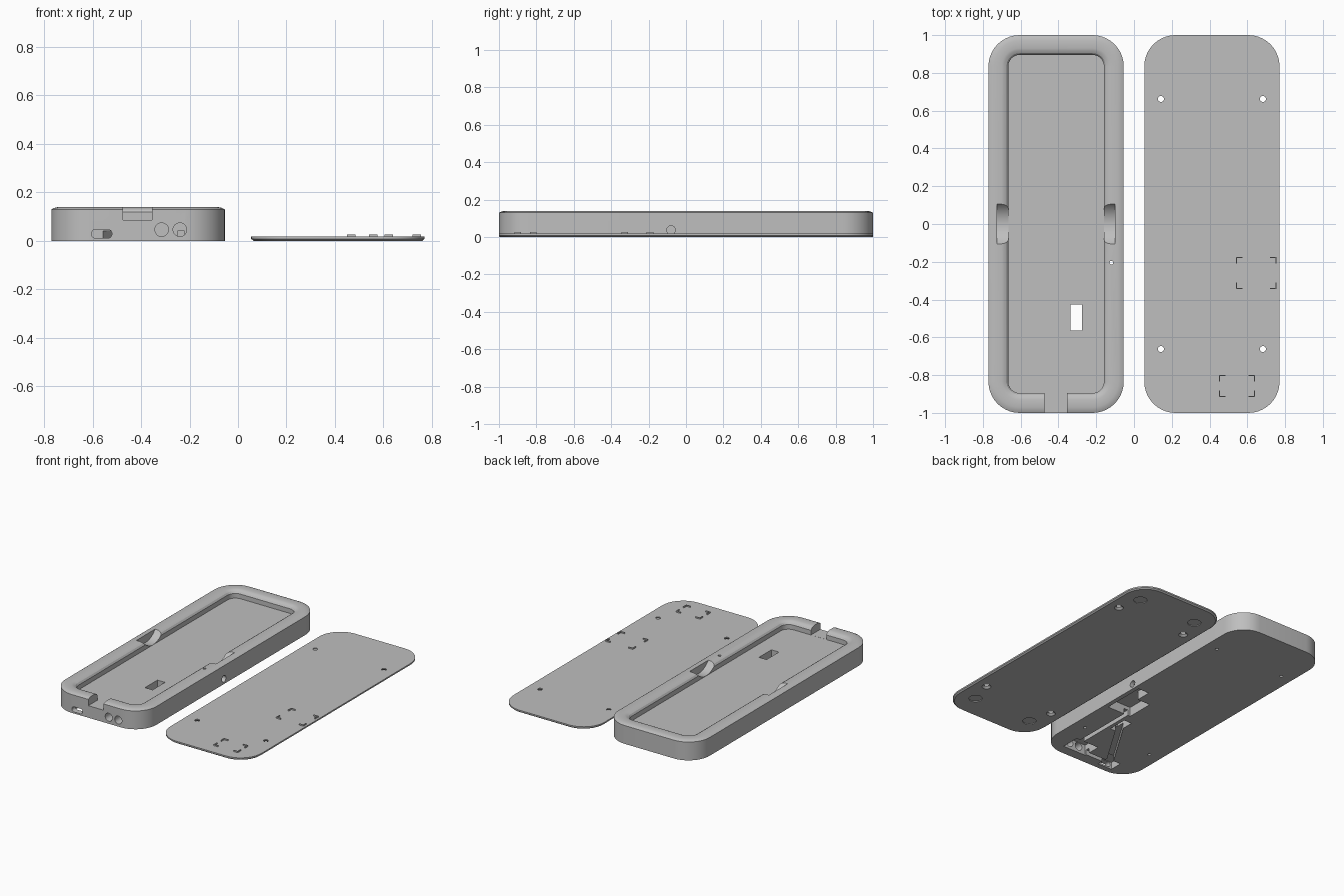
import bpy, bmesh
from math import pi, cos, sin, atan2, hypot
from mathutils import Matrix, Vector

cube = bpy.data.objects.get("Cube")
if cube:
    bpy.data.objects.remove(cube, do_unlink=True)

grey = bpy.data.materials.new("plain grey")
grey.use_nodes = True
grey.diffuse_color = (0.52, 0.52, 0.52, 1)
grey.node_tree.nodes["Principled BSDF"].inputs["Base Color"].default_value = (0.52, 0.52, 0.52, 1)

BODY_X, LID_X = -0.4125, 0.4125
HALF_W, HALF_L, CORNER = 0.358, 1.0, 0.165


def add_object(name, bm):
    bmesh.ops.recalc_face_normals(bm, faces=bm.faces)
    mesh = bpy.data.meshes.new(name)
    bm.to_mesh(mesh)
    bm.free()
    mesh.materials.append(grey)
    obj = bpy.data.objects.new(name, mesh)
    bpy.context.collection.objects.link(obj)
    return obj


def rounded_stack(name, hx, hy, radius, profile, matrix, seg=10):
    """Loft rounded rectangles along (inset, height) steps."""
    bm = bmesh.new()
    rings = []
    for inset, z in profile:
        r = max(radius - inset, 0.004)
        ring = []
        for q, (sx, sy) in enumerate(((1, 1), (-1, 1), (-1, -1), (1, -1))):
            for i in range(seg + 1):
                a = (q + i / seg) * pi / 2
                co = Vector((sx * (hx - inset - r) + r * cos(a),
                             sy * (hy - inset - r) + r * sin(a), z))
                ring.append(bm.verts.new(matrix @ co))
        rings.append(ring)
    n = len(rings[0])
    for a, b in zip(rings, rings[1:]):
        for i in range(n):
            j = (i + 1) % n
            bm.faces.new((a[i], a[j], b[j], b[i]))
    bm.faces.new(rings[0][::-1])
    bm.faces.new(rings[-1])
    return add_object(name, bm)


def box(name, x0, x1, y0, y1, z0, z1):
    bm = bmesh.new()
    m = Matrix.Translation(((x0 + x1) / 2, (y0 + y1) / 2, (z0 + z1) / 2))
    m = m @ Matrix.Diagonal((x1 - x0, y1 - y0, z1 - z0, 1))
    bmesh.ops.create_cube(bm, size=1, matrix=m)
    return add_object(name, bm)


def cylinder(name, centre, radius, depth, axis="Z", top=None, seg=32):
    bm = bmesh.new()
    turn = {"Z": Matrix(), "X": Matrix.Rotation(pi / 2, 4, "Y"),
            "Y": Matrix.Rotation(pi / 2, 4, "X")}[axis]
    bmesh.ops.create_cone(bm, cap_ends=True, segments=seg, radius1=radius,
                          radius2=radius if top is None else top, depth=depth,
                          matrix=Matrix.Translation(centre) @ turn)
    return add_object(name, bm)


def channel(start, end, width, depth):
    """Straight wire channel cutter open to the underside."""
    (ax, ay), (bx, by) = start, end
    bm = bmesh.new()
    m = Matrix.Translation(((ax + bx) / 2, (ay + by) / 2, 0))
    m = m @ Matrix.Rotation(atan2(by - ay, bx - ax), 4, "Z")
    m = m @ Matrix.Diagonal((hypot(bx - ax, by - ay), width, 2 * depth, 1))
    bmesh.ops.create_cube(bm, size=1, matrix=m)
    return add_object("channel_cutter", bm)


def combine(obj, tools, operation="DIFFERENCE"):
    bpy.context.view_layer.objects.active = obj
    for tool in tools:
        mod = obj.modifiers.new("cut", "BOOLEAN")
        mod.operation = operation
        mod.solver = "EXACT"
        mod.object = tool
        bpy.ops.object.modifier_apply(modifier=mod.name)
        bpy.data.objects.remove(tool, do_unlink=True)


def finish(obj):
    bpy.ops.object.select_all(action="DESELECT")
    obj.select_set(True)
    bpy.context.view_layer.objects.active = obj
    bpy.ops.object.shade_smooth_by_angle(angle=0.3)


# Case body: chamfered outer rim, rounded inner rim, tray floor
body_profile = [(0, 0), (0, 0.13), (0.012, 0.136), (0.03, 0.14), (0.07, 0.14),
                (0.083, 0.137), (0.096, 0.13), (0.105, 0.118), (0.105, 0.085)]
body = rounded_stack("case_body", HALF_W, HALF_L, CORNER, body_profile,
                     Matrix.Translation((BODY_X, 0, 0)))

cuts = []
# Cable slot in the front rim
cuts.append(box("cable_slot", -0.475, -0.355, -1.1, -0.87, 0.0855, 0.3))
# Finger scoops in both long sides
for s in (-1, 1):
    cuts.append(cylinder("finger_scoop", (BODY_X + s * 0.267, 0, 0.215), 0.129, 0.09, "X", seg=64))
# Cavities on the underside: button board, button, jacks, charging port
cuts.append(box("button_board_cavity", -0.27, -0.085, -0.36, -0.165, -0.1, 0.065))
cuts.append(box("button_cavity", -0.17, -0.085, -0.2, -0.055, -0.1, 0.062))
cuts.append(box("jack_cavity", -0.37, -0.19, -0.93, -0.8, -0.1, 0.074))
cuts.append(box("port_cavity", -0.615, -0.505, -0.96, -0.87, -0.1, 0.05))
# Wire channels
cuts.append(channel((-0.235, -0.34), (-0.235, -0.82), 0.03, 0.04))
cuts.append(channel((-0.305, -0.5), (-0.55, -0.9), 0.045, 0.04))
cuts.append(channel((-0.35, -0.905), (-0.53, -0.905), 0.03, 0.035))
# Openings through the tray floor, rim and walls
cuts.append(box("switch_window", -0.335, -0.275, -0.565, -0.425, -0.1, 0.2))
cuts.append(cylinder("light_hole", (-0.12, -0.205, 0.1), 0.01, 0.3, seg=16))
for x in (-0.315, -0.24):
    cuts.append(cylinder("jack_hole", (x, -0.965, 0.046), 0.028, 0.12, "Y"))
cuts.append(cylinder("button_hole", (-0.07, -0.08, 0.037), 0.023, 0.08, "X"))
cuts.append(rounded_stack("port_hole", 0.042, 0.018, 0.017, [(0, -0.06), (0, 0.06)],
                          Matrix.Translation((-0.5625, -0.98, 0.029)) @ Matrix.Rotation(pi / 2, 4, "X")))
# Blind screw holes
for x in (-0.27, 0.27):
    for y in (-0.66, 0.66):
        cuts.append(cylinder("screw_hole", (BODY_X + x, y, 0), 0.011, 0.12, seg=16))
combine(body, cuts)
finish(body)

# Bottom lid with chamfered lower edge
lid = rounded_stack("bottom_lid", HALF_W, HALF_L, CORNER,
                    [(0.01, 0), (0, 0.008), (0, 0.018)], Matrix.Translation((LID_X, 0, 0)))
cuts = []
for sx in (-1, 1):
    for sy in (-1, 1):
        x, y = LID_X + sx * 0.27, sy * 0.662
        cuts.append(cylinder("lid_screw_hole", (x, y, 0), 0.016, 0.1))
        cuts.append(cylinder("countersink", (x, y, 0.004), 0.034, 0.016, top=0.016))
        cuts.append(cylinder("foot_recess", (LID_X + sx * 0.226, sy * 0.825, 0), 0.043, 0.01))
combine(lid, cuts)
finish(lid)


def corner_brackets(name, x0, x1, y0, y1, arm=0.035, thick=0.006):
    """Four L shaped locating ribs around a board."""
    for x, sx in ((x0, 1), (x1, -1)):
        for y, sy in ((y0, 1), (y1, -1)):
            bm = bmesh.new()
            outline = [(0, 0), (arm, 0), (arm, thick), (thick, thick), (thick, arm), (0, arm)]
            face = bm.faces.new([bm.verts.new((x + sx * a, y + sy * b, 0.016)) for a, b in outline])
            ext = bmesh.ops.extrude_face_region(bm, geom=[face])
            top = [v for v in ext["geom"] if isinstance(v, bmesh.types.BMVert)]
            bmesh.ops.translate(bm, verts=top, vec=(0, 0, 0.011))
            add_object(name, bm)


corner_brackets("button_board_bracket", 0.54, 0.755, -0.345, -0.175)
corner_brackets("jack_bracket", 0.45, 0.64, -0.917, -0.8)
